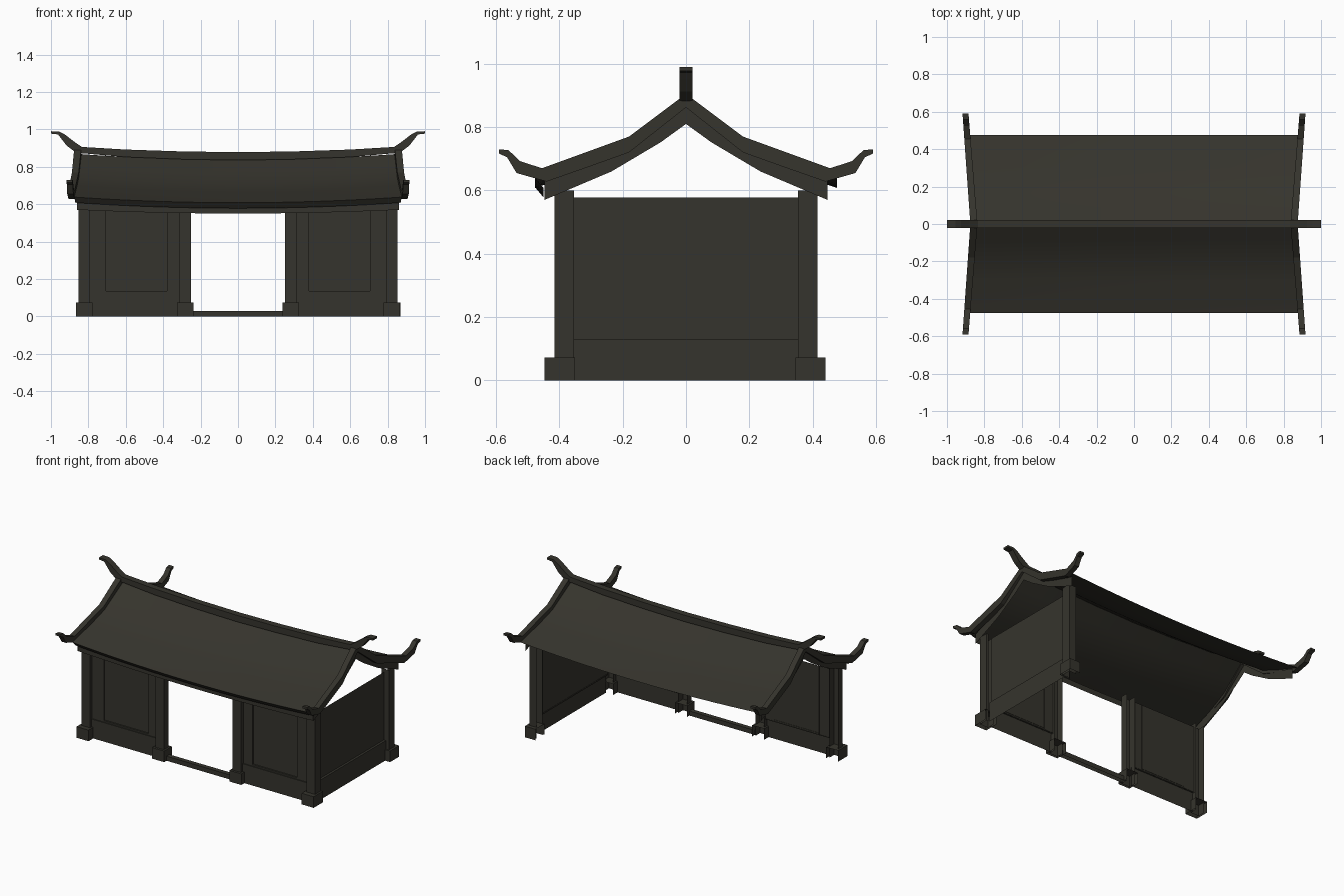
import bpy, bmesh, math

if "Cube" in bpy.data.objects:
    bpy.data.objects.remove(bpy.data.objects["Cube"])

mat = bpy.data.materials.new("dark olive grey")
mat.diffuse_color = (0.036, 0.034, 0.026, 1)
mat.use_nodes = True
mat.node_tree.nodes["Principled BSDF"].inputs["Base Color"].default_value = mat.diffuse_color


def finish(name, bm, smooth=False):
    me = bpy.data.meshes.new(name)
    bm.to_mesh(me)
    bm.free()
    me.materials.append(mat)
    if smooth:
        me.shade_smooth()
        me.set_sharp_from_angle(angle=math.radians(35))
    ob = bpy.data.objects.new(name, me)
    bpy.context.collection.objects.link(ob)
    return ob


def loft(name, sections):
    """Bridge closed sections in order and cap both ends."""
    bm = bmesh.new()
    rings = [[bm.verts.new(p) for p in s] for s in sections]
    n = len(rings[0])
    for a, b in zip(rings, rings[1:]):
        for i in range(n):
            j = (i + 1) % n
            bm.faces.new((a[i], a[j], b[j], b[i]))
    bm.faces.new(rings[0])
    bm.faces.new(rings[-1])
    bmesh.ops.recalc_face_normals(bm, faces=bm.faces)
    return finish(name, bm)


def sheet(name, rows, facing, smooth=False):
    """Single surface through rows of points, turned towards facing."""
    bm = bmesh.new()
    vs = [[bm.verts.new(p) for p in r] for r in rows]
    for a, b in zip(vs, vs[1:]):
        for i in range(len(a) - 1):
            bm.faces.new((a[i], a[i + 1], b[i + 1], b[i]))
    bm.normal_update()
    if sum(f.normal[k] * facing[k] for f in bm.faces for k in range(3)) < 0:
        bmesh.ops.reverse_faces(bm, faces=bm.faces)
    return finish(name, bm, smooth)


def box(name, x, y, z, skip=""):
    """Box from ranges; skip lists the open sides, e.g. '+y-z'."""
    bm = bmesh.new()
    bmesh.ops.create_cube(bm, size=1)
    bm.normal_update()
    gone = []
    for f in bm.faces:
        k = max(range(3), key=lambda i: abs(f.normal[i]))
        if ("+" if f.normal[k] > 0 else "-") + "xyz"[k] in skip:
            gone.append(f)
    bmesh.ops.delete(bm, geom=gone, context='FACES')
    for v in bm.verts:
        v.co = [r[0] if c < 0 else r[1] for c, r in zip(v.co, (x, y, z))]
    return finish(name, bm)


def span(s, a, b):
    return tuple(sorted((s * a, s * b)))


# Front wall: posts, stone bases and panels on both sides of the doorway
for s, side in ((-1, "left"), (1, "right")):
    for a, b, part in ((0.79, 0.853, "corner"), (0.25, 0.313, "door")):
        box(f"{side}_{part}_post", span(s, a, b), (-0.415, -0.365), (0, 0.6), "+y+z-z")
        ya = -0.447 if part == "corner" else -0.43
        box(f"{side}_{part}_base", span(s, a - 0.012, b + 0.012), (ya, -0.35), (0, 0.073), "+y-z")
    box(f"{side}_wall_panel", span(s, 0.31, 0.79), (-0.382, -0.37), (0.12, 0.577), "+y+z-z+x-x")
    box(f"{side}_wall_foot", span(s, 0.31, 0.79), (-0.398, -0.38), (0, 0.125), "+y-z+x-x")
    for a, b in ((0.705, 0.79), (0.31, 0.38)):
        box(f"{side}_panel_stile", span(s, a, b), (-0.392, -0.38), (0.12, 0.577), "+y+z-z")
    box(f"{side}_panel_sill", span(s, 0.38, 0.705), (-0.392, -0.38), (0.12, 0.135), "+y-z+x-x")
# Return side of the right corner post
box("right_corner_post_side", (0.84, 0.853), (-0.366, -0.353), (0, 0.6), "-x-y+z-z")
box("door_threshold", (-0.25, 0.25), (-0.405, -0.375), (0, 0.03), "-z")

# Right wall with its back post; the back and left stay open
box("back_post", (0.80, 0.853), (0.353, 0.415), (0, 0.6), "-x+z-z")
box("back_post_base", (0.79, 0.868), (0.345, 0.44), (0, 0.073), "-x-z")
box("side_wall", (0.81, 0.817), (-0.353, 0.353), (0.12, 0.577), "-x+y-y+z-z")
box("side_wall_foot", (0.815, 0.832), (-0.353, 0.353), (0, 0.13), "-x-z+y-y")

# Sagging roof sheet
half = [(0.477, 0.638), (0.30, 0.695), (0.18, 0.742), (0.09, 0.805)]
top = [(-y, z) for y, z in half] + [(0, 0.868)] + half[::-1]
ts = [i / 8 - 1 for i in range(17)]
sag = lambda t: 0.03 * (1 - t * t)
sheet("roof", [[(t * (0.848 + 0.06 * abs(y)), y, z - sag(t)) for y, z in top]
               for t in ts], (0, 0, 1), True)

# Front eave edge and the lintel under it, following the sag
sheet("front_eave_edge", [[(t * 0.875, -0.475, 0.638 - sag(t)), (t * 0.87, -0.45, 0.608 - sag(t))]
                          for t in ts], (0, -1, 0))
sheet("front_lintel", [[(t * 0.86, -0.44, 0.617 - sag(t)), (t * 0.86, -0.44, 0.57 - 0.02 * (1 - t * t))]
                       for t in ts], (0, -1, 0))

# Gable boards under the roof ends
board = [(0, 0.87, 0.81), (0.08, 0.805, 0.752), (0.235, 0.715, 0.66), (0.447, 0.635, 0.57)]
board = [(-y, a, b) for y, a, b in board[:0:-1]] + board
for s, side in ((-1, "left"), (1, "right")):
    sheet(f"{side}_gable_board", [[(s * 0.86, y, a), (s * 0.86, y, b)] for y, a, b in board],
          (s, 0, 0))

# Main ridge with raised tips: (top x, top z, bottom x, bottom z)
ridge = [(0, 0.878, 0, 0.835), (0.3, 0.882, 0.3, 0.84), (0.6, 0.892, 0.6, 0.852),
         (0.835, 0.906, 0.865, 0.875), (0.88, 0.937, 0.915, 0.912),
         (0.925, 0.972, 0.945, 0.95), (0.955, 0.988, 0.962, 0.973), (1.0, 0.99, 1.0, 0.977)]
full = [(-a, b, -c, d) for a, b, c, d in ridge[:0:-1]] + ridge
loft("main_ridge", [[(a, -0.021, b), (a, 0.021, b), (c, 0.021, d), (c, -0.021, d)]
                    for a, b, c, d in full])

# Gable ridges ending in upturned tips: (top y, top z, bottom y, bottom z)
verge = [(0, 0.905, 0, 0.862), (0.18, 0.77, 0.18, 0.72), (0.32, 0.719, 0.32, 0.67),
         (0.455, 0.67, 0.44, 0.628), (0.525, 0.693, 0.535, 0.655),
         (0.56, 0.727, 0.565, 0.705), (0.59, 0.73, 0.59, 0.716)]
full = [(-a, b, -c, d) for a, b, c, d in verge[:0:-1]] + verge
for s, side in ((-1, "left"), (1, "right")):
    loft(f"{side}_gable_ridge", [[(s * (0.837 + 0.081 * abs(a)), a, b),
                                  (s * (0.875 + 0.071 * abs(a)), a, b),
                                  (s * (0.875 + 0.071 * abs(c)), c, d),
                                  (s * (0.837 + 0.081 * abs(c)), c, d)]
                                 for a, b, c, d in full])
